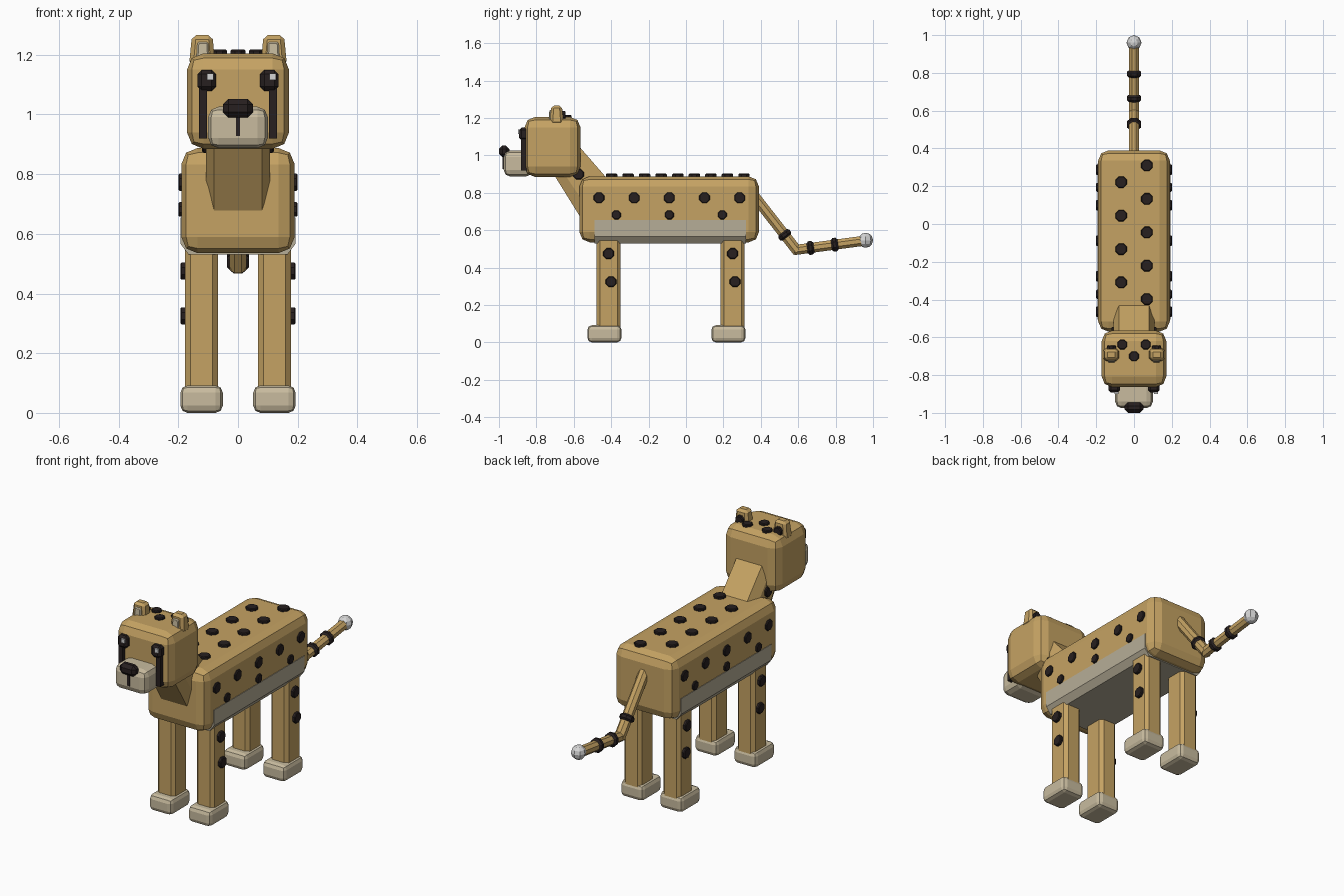
import bpy, bmesh
from mathutils import Vector, Matrix

cube = bpy.data.objects.get("Cube")
if cube:
    bpy.data.objects.remove(cube, do_unlink=True)


def material(name, rgb):
    m = bpy.data.materials.new(name)
    m.use_nodes = True
    m.diffuse_color = (*rgb, 1)
    m.node_tree.nodes["Principled BSDF"].inputs["Base Color"].default_value = (*rgb, 1)
    return m


TAN = material("tan_fur", (0.56, 0.365, 0.125))
CREAM = material("cream_fur", (0.58, 0.50, 0.345))
BELLY = material("belly_fur", (0.47, 0.42, 0.31))
DARK = material("dark_markings", (0.02, 0.014, 0.014))
WHITE = material("pale_white", (0.66, 0.66, 0.66))


def finish(bm, name, mat):
    bmesh.ops.recalc_face_normals(bm, faces=bm.faces)
    me = bpy.data.meshes.new(name)
    bm.to_mesh(me)
    bm.free()
    me.materials.append(mat)
    ob = bpy.data.objects.new(name, me)
    bpy.context.collection.objects.link(ob)
    return ob


def bevel(bm, edges, width, segments):
    bmesh.ops.bevel(bm, geom=edges, offset=width, segments=segments,
                    profile=0.5, affect='EDGES', clamp_overlap=True)


def box(name, mat, x, y, z, width=0.0, segments=1, taper=1.0):
    """Bevelled box from (low, high) ranges; taper narrows the top."""
    bm = bmesh.new()
    bmesh.ops.create_cube(bm, size=1)
    for v in bm.verts:
        t = taper if v.co.z > 0 else 1
        v.co = [(lo + hi) / 2 + c * k * (hi - lo)
                for c, k, (lo, hi) in zip(v.co, (t, t, 1), (x, y, z))]
    if width:
        bevel(bm, bm.edges[:], width, segments)
    return finish(bm, name, mat)


def rod(name, mat, a, b, r, round_rim=0.0):
    """Eight-sided cylinder from a to b."""
    a, b = Vector(a), Vector(b)
    d = b - a
    turn = d.to_track_quat('Z', 'Y').to_matrix().to_4x4()
    spin = Matrix.Rotation(0.3927, 4, 'Z')
    bm = bmesh.new()
    bmesh.ops.create_cone(bm, cap_ends=True, segments=8, radius1=r, radius2=r,
                          depth=d.length,
                          matrix=Matrix.Translation((a + b) / 2) @ turn @ spin)
    if round_rim:
        bevel(bm, [e for e in bm.edges if any(len(f.verts) > 4 for f in e.link_faces)],
              round_rim, 1)
    return finish(bm, name, mat)


def spot(name, at, axis, r=0.031, depth=0.03):
    """Dark disc whose outer face is centred on the given point."""
    at, axis = Vector(at), Vector(axis)
    return rod(name, DARK, at - axis * depth, at, r, 0.004)


def span(c, w):
    return (c - w / 2, c + w / 2)


# Torso
box("body", TAN, span(0, 0.38), (-0.57, 0.39), (0.535, 0.888), 0.055, 2)

# Belly panel wrapping the underside
bm = bmesh.new()
half = [(0.193, 0.655), (0.193, 0.567), (0.165, 0.53)]
outline = half + [(-x, z) for x, z in reversed(half)]
face = bm.faces.new([bm.verts.new((x, -0.49, z)) for x, z in outline])
ext = bmesh.ops.extrude_face_region(bm, geom=[face])["geom"]
bmesh.ops.translate(bm, vec=(0, 0.81, 0),
                    verts=[g for g in ext if isinstance(g, bmesh.types.BMVert)])
finish(bm, "belly", BELLY)

# Neck: chamfered slab leaning from the chest up into the head
bm = bmesh.new()
rings = []
for front, back in (((-0.5, 0.565), (-0.36, 0.805)), ((-0.77, 1.0), (-0.64, 1.127))):
    f, b = Vector((0, *front)), Vector((0, *back))
    quarter = [(0.08, 0), (0.108, 0.25), (0.108, 0.75), (0.08, 1)]
    loop = quarter + [(-x, t) for x, t in reversed(quarter)]
    rings.append([bm.verts.new(f.lerp(b, t) + Vector((x, 0, 0))) for x, t in loop])
low, high = rings
bm.faces.new(low)
bm.faces.new(high)
for i in range(len(low)):
    bm.faces.new((low[i - 1], low[i], high[i], high[i - 1]))
finish(bm, "neck", TAN)

# Head and face
box("head", TAN, span(0, 0.342), (-0.863, -0.564), (0.885, 1.205), 0.055, 2)
box("muzzle", CREAM, span(0, 0.2), (-0.975, -0.82), (0.887, 1.026), 0.035, 2)
box("nose", DARK, span(0, 0.1), (-1.0, -0.945), (0.99, 1.052), 0.018)
box("mouth_line", DARK, span(0, 0.015), (-0.98, -0.965), (0.928, 1.0))

for s, side in ((1, "left"), (-1, "right")):
    # Eyes and tear marks
    box(f"{side}_eye", DARK, span(s * 0.105, 0.062), (-0.893, -0.84), (1.079, 1.149), 0.014)
    box(f"{side}_eye_glint", WHITE, span(s * 0.105 + 0.012, 0.022),
        (-0.899, -0.89), (1.115, 1.138))
    box(f"{side}_tear_mark", DARK, span(s * 0.118, 0.027), (-0.882, -0.84), (0.92, 1.1))

    # Ears
    box(f"{side}_ear", TAN, span(s * 0.12, 0.088), (-0.728, -0.655), (1.165, 1.266),
        0.014, 1, 0.78)
    box(f"{side}_inner_ear", CREAM, span(s * 0.118, 0.045), (-0.735, -0.69),
        (1.165, 1.243), 0.005, 1, 0.8)
    spot(f"{side}_ear_spot", (s * 0.12, -0.643, 1.212), (0, 1, 0), 0.026)

    # Neck and flank spots
    spot(f"{side}_neck_spot", (s * 0.12, -0.575, 0.9), (s, 0, 0))
    for i in range(5):
        spot(f"{side}_upper_flank_spot", (s * 0.2, -0.465 + i * 0.188, 0.773), (s, 0, 0))
    for i in range(3):
        spot(f"{side}_lower_flank_spot", (s * 0.2, -0.372 + i * 0.283, 0.682),
             (s, 0, 0), 0.026)

    # Legs, paws and leg spots
    for end, y in (("front", -0.414), ("back", 0.249)):
        box(f"{end}_{side}_leg", TAN, span(s * 0.122, 0.11), span(y, 0.13), (0.03, 0.62), 0.018)
        box(f"{end}_{side}_paw", CREAM, span(s * 0.122, 0.142), span(y - 0.022, 0.182),
            (0, 0.092), 0.024, 2)
        spot(f"{end}_{side}_upper_leg_spot", (s * 0.193, y, 0.475), (s, 0, 0))
        spot(f"{end}_{side}_lower_leg_spot", (s * 0.193, y + 0.013, 0.325), (s, 0, 0))

# Spots along the back and on the crown
for i in range(9):
    x = 0.068 if i % 2 == 0 else -0.068
    spot("back_spot", (x, 0.31 - i * 0.0885, 0.902), (0, 0, 1), 0.033)
for x, y in ((-0.062, -0.638), (0.062, -0.638), (0, -0.7)):
    spot("crown_spot", (x, y, 1.217), (0, 0, 1), 0.028)

# Tail with a bend, dark rings and a pale tip
root, bend, end = Vector((0, 0.34, 0.815)), Vector((0, 0.59, 0.495)), Vector((0, 0.95, 0.543))
rod("tail_base", TAN, root, bend + (bend - root).normalized() * 0.012, 0.03)
rod("tail_end", TAN, bend - (end - bend).normalized() * 0.012, end, 0.029)
for a, b, t in ((root, bend, 0.75), (bend, end, 0.21), (bend, end, 0.57)):
    c, d = a.lerp(b, t), (b - a).normalized() * 0.018
    rod("tail_ring", DARK, c - d, c + d, 0.04, 0.01)
bm = bmesh.new()
bmesh.ops.create_uvsphere(bm, u_segments=8, v_segments=6, radius=0.04,
                          matrix=Matrix.Translation((0, 0.96, 0.546)))
finish(bm, "tail_tip", WHITE)
